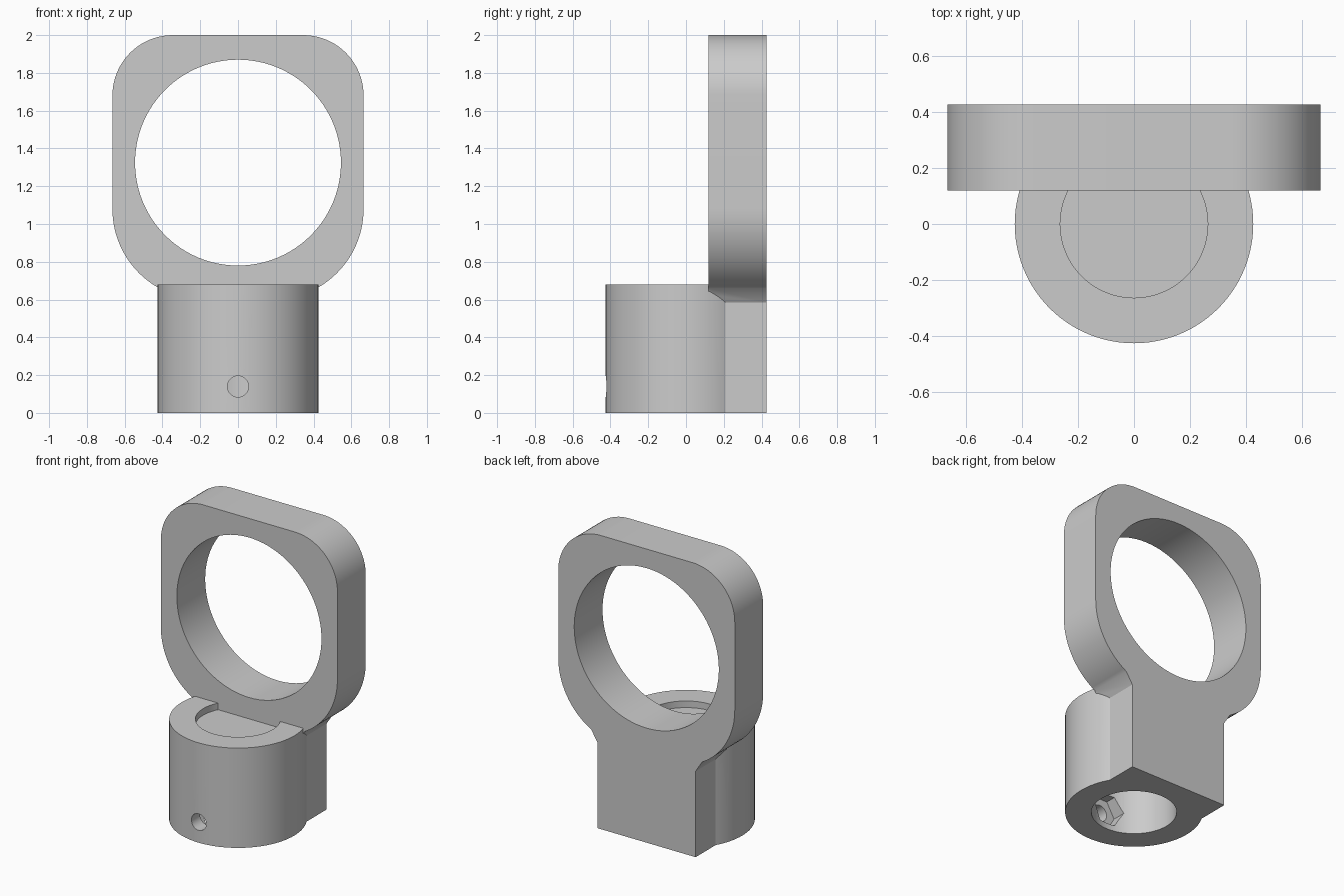
import bpy, bmesh, math
from mathutils import Matrix

cube = bpy.data.objects.get("Cube")
if cube:
    bpy.data.objects.remove(cube, do_unlink=True)

grey = bpy.data.materials.new("plain_grey")
grey.use_nodes = True
colour = (0.6, 0.6, 0.6, 1)
grey.diffuse_color = colour
grey.node_tree.nodes["Principled BSDF"].inputs["Base Color"].default_value = colour


def make_object(name, bm):
    bmesh.ops.recalc_face_normals(bm, faces=bm.faces[:])
    mesh = bpy.data.meshes.new(name)
    bm.to_mesh(mesh)
    bm.free()
    mesh.materials.append(grey)
    obj = bpy.data.objects.new(name, mesh)
    bpy.context.collection.objects.link(obj)
    return obj


def prism(name, outline, place, start, end):
    """Extrude a flat outline; place(u, v, w) gives the 3D point."""
    bm = bmesh.new()
    face = bm.faces.new([bm.verts.new(place(u, v, start)) for u, v in outline])
    extruded = bmesh.ops.extrude_face_region(bm, geom=[face])["geom"]
    shift = place(0, 0, end - start)
    verts = [g for g in extruded if isinstance(g, bmesh.types.BMVert)]
    bmesh.ops.translate(bm, verts=verts, vec=shift)
    return make_object(name, bm)


def upright(u, v, w):
    return (u, v, w)


def facing(u, v, w):
    return (u, w, v)


def arc(cx, cy, radius, start, end, steps):
    angles = [math.radians(start + (end - start) * i / steps) for i in range(steps + 1)]
    return [(cx + radius * math.cos(a), cy + radius * math.sin(a)) for a in angles]


def circle(cx, cy, radius, sides):
    return arc(cx, cy, radius, 0, 360, sides)[:-1]


def combine(target, tool, operation):
    mod = target.modifiers.new(operation.lower(), "BOOLEAN")
    mod.operation = operation
    mod.solver = "EXACT"
    mod.object = tool
    bpy.ops.object.select_all(action="DESELECT")
    bpy.context.view_layer.objects.active = target
    target.select_set(True)
    bpy.ops.object.modifier_apply(modifier=mod.name)
    bpy.data.objects.remove(tool, do_unlink=True)


BACK = 0.425
TOP = 0.68
AXIS = 1.325

# Round socket with a squared back
holder = prism("ring_holder", circle(0, 0, 0.425, 96), upright, 0, TOP)
block_outline = [(-0.37, 0), (0.37, 0), (0.37, BACK), (-0.37, BACK)]
combine(holder, prism("back_block", block_outline, upright, 0, 0.62), "UNION")

# Shallow round recess in the top
combine(holder, prism("top_recess", circle(0, 0, 0.263, 96), upright, 0.635, 0.8), "DIFFERENCE")

# Upright plate: rounded top corners, wider curves and a neck below
right = [(0.37, 0.585)]
right += arc(0.185, 1.08, 0.48, -61, 0, 20)
right += arc(0.345, 1.68, 0.32, 0, 90, 20)
plate_outline = right + [(-x, z) for x, z in reversed(right)]
combine(holder, prism("ring_plate", plate_outline, facing, 0.12, BACK), "UNION")
combine(holder, prism("ring_hole", circle(0, AXIS, 0.545, 96), facing, 0, 0.6), "DIFFERENCE")

# Blind bore from below
combine(holder, prism("socket_bore", circle(0, 0, 0.263, 96), upright, -0.1, 0.58), "DIFFERENCE")

# Screw hole with a hexagonal nut pocket inside the wall
combine(holder, prism("screw_hole", circle(0, 0.14, 0.056, 32), facing, -0.6, -0.1), "DIFFERENCE")
combine(holder, prism("nut_pocket", circle(0, 0.14, 0.116, 6), facing, -0.33, -0.1), "DIFFERENCE")

bpy.ops.object.select_all(action="DESELECT")
holder.select_set(True)
bpy.context.view_layer.objects.active = holder
bpy.ops.object.shade_smooth_by_angle(angle=math.radians(28))
